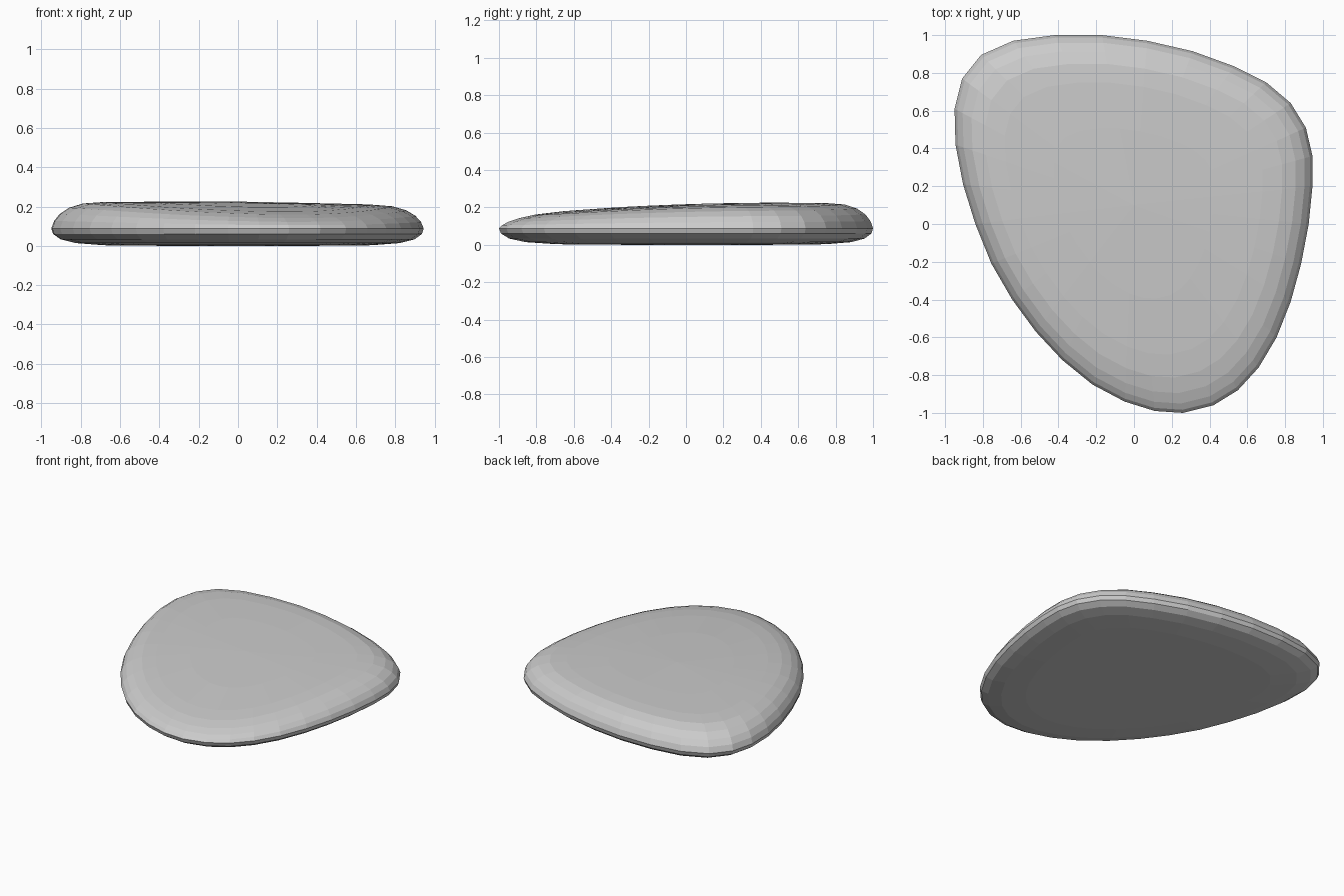
import bpy, bmesh

if "Cube" in bpy.data.objects:
    bpy.data.objects.remove(bpy.data.objects["Cube"])

# Pebble outline seen from above
OUTLINE = [(.945, .2), (.945, .36), (.91, .51), (.83, .64), (.70, .75), (.53, .835),
           (.31, .915), (.07, .97), (-.17, 1), (-.42, 1), (-.64, .97), (-.81, .895),
           (-.91, .77), (-.95, .61), (-.945, .42), (-.905, .21), (-.84, 0),
           (-.755, -.21), (-.645, -.40), (-.52, -.57), (-.38, -.72), (-.22, -.85),
           (-.05, -.94), (.11, -.99), (.26, -1), (.42, -.96), (.55, -.88),
           (.66, -.76), (.755, -.60), (.83, -.41), (.885, -.21), (.925, 0)]
CX, CY, RIM = 0.0, 0.1, 0.088

# Underside rings: (scale, height); top rings: (scale, share of crown height)
UNDER = [(.4, 0), (.72, .003), (.87, .014), (.95, .033), (.99, .06)]
TOP = [(1, 0), (.985, .28), (.955, .54), (.905, .77), (.83, .93), (.72, .985), (.45, 1)]


def crown(x, y):
    """Height of the tilted top: high at the back left, lower at front and right."""
    return .225 - .033 * max(0, .5 - y) ** 2 - .018 * max(0, x)


bm = bmesh.new()
rings = []
for s, z in UNDER:
    rings.append([bm.verts.new((CX + (x - CX) * s, CY + (y - CY) * s, z))
                  for x, y in OUTLINE])
for s, t in TOP:
    ring = []
    for px, py in OUTLINE:
        x, y = CX + (px - CX) * s, CY + (py - CY) * s
        ring.append(bm.verts.new((x, y, RIM + t * (crown(x, y) - RIM))))
    rings.append(ring)

# Skin between rings
n = len(OUTLINE)
for a, b in zip(rings, rings[1:]):
    for i in range(n):
        j = (i + 1) % n
        bm.faces.new((a[i], a[j], b[j], b[i]))

# Close the underside and the crown
bm.faces.new(rings[0][::-1])
tip = bm.verts.new((CX, CY, crown(CX, CY)))
for i in range(n):
    bm.faces.new((rings[-1][i], rings[-1][(i + 1) % n], tip))

bmesh.ops.recalc_face_normals(bm, faces=bm.faces)
mesh = bpy.data.meshes.new("pebble")
bm.to_mesh(mesh)
bm.free()
bpy.context.collection.objects.link(bpy.data.objects.new("pebble", mesh))
